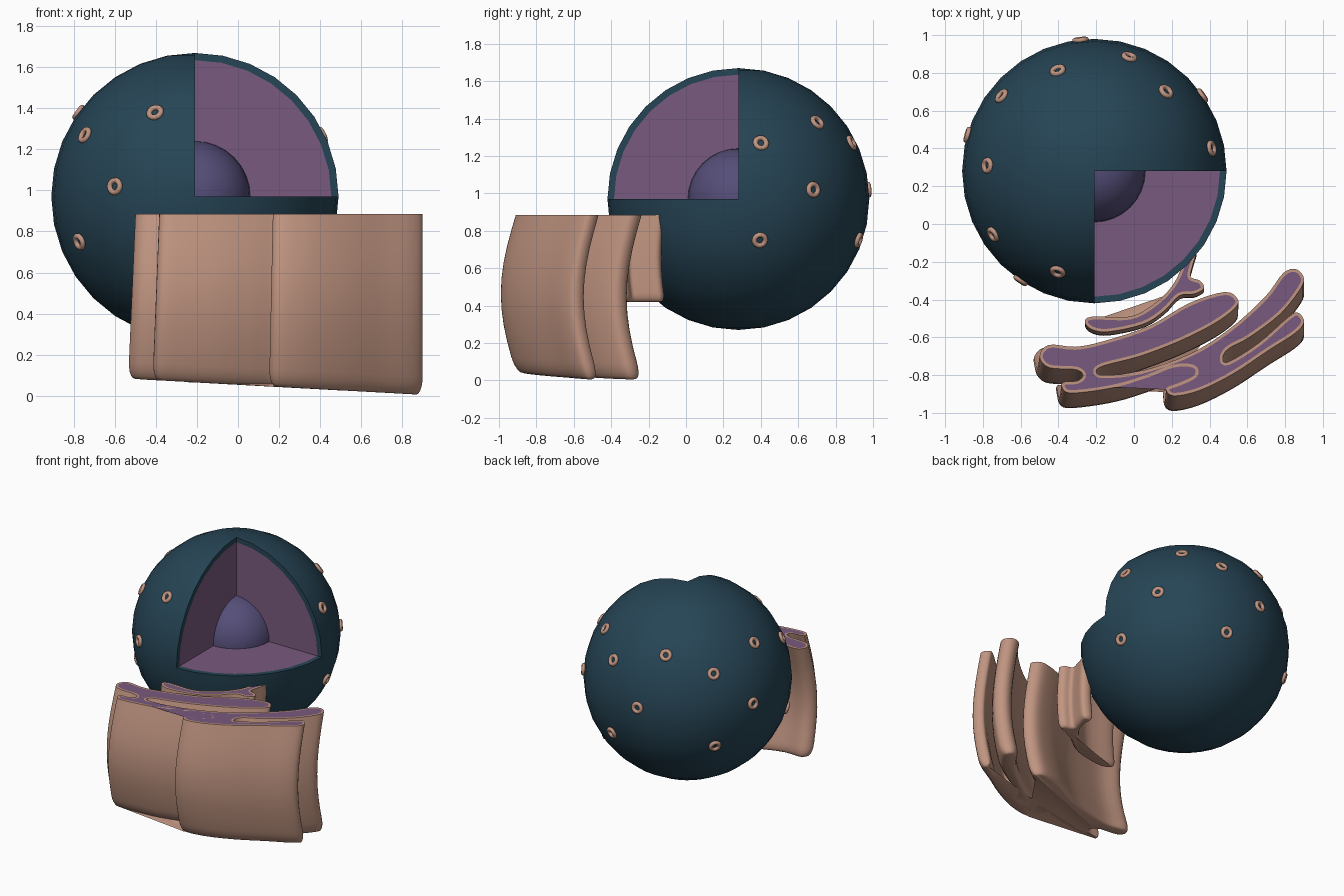
import bpy, bmesh, math
from mathutils import Vector

cube = bpy.data.objects.get("Cube")
if cube:
    bpy.data.objects.remove(cube)

CENTER = Vector((-.21, .28, .97))
RADIUS = .70
CUT_TOP = .885


def material(name, rgb):
    mat = bpy.data.materials.new(name)
    mat.use_nodes = True
    color = (*rgb, 1)
    mat.diffuse_color = color
    mat.node_tree.nodes["Principled BSDF"].inputs["Base Color"].default_value = color
    return mat


teal = material("dark teal", (.019, .058, .09))
purple = material("muted purple", (.19, .10, .21))
violet = material("blue violet", (.09, .076, .19))
tan = material("dusty tan", (.53, .30, .22))


def finish(bm, name, mats, angle=35, location=(0, 0, 0)):
    bmesh.ops.recalc_face_normals(bm, faces=bm.faces)
    mesh = bpy.data.meshes.new(name)
    bm.to_mesh(mesh)
    bm.free()
    for mat in mats:
        mesh.materials.append(mat)
    obj = bpy.data.objects.new(name, mesh)
    obj.location = location
    bpy.context.collection.objects.link(obj)
    bpy.ops.object.select_all(action='DESELECT')
    obj.select_set(True)
    bpy.context.view_layer.objects.active = obj
    bpy.ops.object.shade_smooth_by_angle(angle=math.radians(angle))
    return obj


# Large sphere with one octant removed and its three cut walls filled
def build_cut_sphere():
    bm = bmesh.new()
    bmesh.ops.create_uvsphere(bm, u_segments=32, v_segments=16, radius=RADIUS)
    octant = []
    for face in bm.faces:
        c = face.calc_center_median()
        if c.x > 0 and c.y < 0 and c.z > 0:
            octant.append(face)
    bmesh.ops.delete(bm, geom=octant, context='FACES')
    x, y, z = Vector((1, 0, 0)), Vector((0, -1, 0)), Vector((0, 0, 1))
    steps = 8
    for a, b in ((x, y), (y, z), (z, x)):
        dirs = []
        for i in range(steps + 1):
            angle = math.pi / 2 * i / steps
            dirs.append(a * math.cos(angle) + b * math.sin(angle))
        outer = [bm.verts.new(d * RADIUS) for d in dirs]
        inner = [bm.verts.new(d * RADIUS * .95) for d in dirs]
        wall = bm.faces.new([bm.verts.new((0, 0, 0))] + inner)
        wall.material_index = 1
        for i in range(steps):
            bm.faces.new((inner[i], outer[i], outer[i + 1], inner[i + 1]))
    bmesh.ops.remove_doubles(bm, verts=bm.verts, dist=.0005)
    finish(bm, "outer_sphere", [teal, purple], location=CENTER)


build_cut_sphere()

# Inner core
bm = bmesh.new()
bmesh.ops.create_uvsphere(bm, u_segments=32, v_segments=16, radius=.27)
finish(bm, "inner_core", [violet], location=CENTER)

# Surface pores: height above the centre and compass angles of each ring
PORE_RINGS = [
    (.41, (48, 110, 177, 250)),
    (.30, (11, 73, 141, 212)),
    (.05, (35, 96, 164, 236)),
    (-.22, (10, 75, 141, 212)),
]
for height, angles in PORE_RINGS:
    for degrees in angles:
        flat = math.sqrt(RADIUS ** 2 - height ** 2)
        a = math.radians(degrees)
        out = Vector((flat * math.cos(a), flat * math.sin(a), height))
        bpy.ops.mesh.primitive_torus_add(major_segments=14, minor_segments=8,
                                         major_radius=.03, minor_radius=.014,
                                         location=CENTER + out)
        pore = bpy.context.object
        pore.name = "surface_pore"
        pore.rotation_euler = out.to_track_quat('Z', 'Y').to_euler()
        pore.data.materials.append(tan)
        bpy.ops.object.shade_smooth_by_angle(angle=math.radians(60))


# Closed smooth outline through the given points
def smooth_loop(points, steps=4):
    pts = [Vector(p) for p in points]
    n = len(pts)
    result = []
    for i in range(n):
        p, q, r, s = (pts[(i + k) % n] for k in (-1, 0, 1, 2))
        for k in range(steps):
            t = k / steps
            result.append(.5 * (2 * q + (r - p) * t + (2 * p - 5 * q + 4 * r - s) * t ** 2
                                + (3 * q - p - 3 * r + s) * t ** 3))
    return result


def inset(loop, dist):
    n = len(loop)
    area = sum(loop[i - 1].cross(loop[i]) for i in range(n))
    side = 1 if area > 0 else -1
    result = []
    for i in range(n):
        d = (loop[(i + 1) % n] - loop[i - 1]).normalized()
        result.append(loop[i] + Vector((-d.y, d.x)) * side * dist)
    return result


# Folded sheet: outline lofted downwards with a forward bow and rounded lower edge
def build_folds(name, points, bottom, bow, lean, rounding):
    loop = smooth_loop(points)
    n = len(loop)
    bm = bmesh.new()

    def ring(t, dist):
        verts = []
        for p, base in zip(inset(loop, dist), loop):
            z = CUT_TOP + (bottom(base.x) - CUT_TOP) * t
            x = p.x - lean * t * (.9 - base.x)
            verts.append(bm.verts.new((x, p.y - bow * math.sin(math.pi * t), z)))
        return verts

    rings = [ring(0, .016)]
    rings += [ring(t / 10, 0) for t in range(10)]
    for k in range(1, 6):
        a = math.pi / 2 * k / 5
        rings.append(ring(.9 + .1 * math.sin(a), rounding * (1 - math.cos(a))))
    for upper, lower in zip(rings, rings[1:]):
        for i in range(n):
            j = (i + 1) % n
            bm.faces.new((upper[i], lower[i], lower[j], upper[j]))
    bm.faces.new(rings[0]).material_index = 1
    bm.faces.new(rings[-1])
    finish(bm, name, [tan, purple], angle=50)


MAIN_FOLDS = [
    # rear fold
    (-.50, -.70), (-.45, -.64), (-.31, -.65), (-.16, -.62), (.08, -.54), (.29, -.42),
    (.48, -.36), (.55, -.40), (.53, -.45), (.42, -.53), (.24, -.62), (.03, -.70),
    # rear slit and middle fold
    (-.16, -.75), (-.20, -.78), (-.16, -.80), (.03, -.78), (.29, -.69), (.50, -.56),
    (.69, -.39), (.79, -.26), (.86, -.24), (.90, -.29), (.87, -.36), (.77, -.48),
    # front slit and front fold
    (.61, -.60), (.50, -.66), (.47, -.71), (.50, -.73), (.66, -.63), (.82, -.49),
    (.87, -.47), (.90, -.52), (.85, -.58), (.71, -.67), (.53, -.79), (.35, -.88),
    (.21, -.91), (.17, -.87), (.24, -.84), (.32, -.80), (.31, -.76), (.21, -.76),
    # left end
    (.08, -.81), (-.08, -.86), (-.26, -.89), (-.36, -.89), (-.38, -.84), (-.30, -.83),
    (-.27, -.80), (-.31, -.77), (-.45, -.76),
]
build_folds("main_folds", MAIN_FOLDS, lambda x: .055 - .055 * x, .08, .025, .032)

INNER_FOLD = [
    (-.26, -.52), (-.22, -.49), (-.02, -.49), (.11, -.42), (.20, -.33), (.25, -.23),
    (.26, -.12), (.33, -.13), (.31, -.22), (.30, -.28), (.35, -.30), (.37, -.34),
    (.32, -.37), (.24, -.38), (.16, -.46), (.05, -.53), (-.13, -.57), (-.22, -.56),
]
build_folds("inner_fold", INNER_FOLD, lambda x: .42, .02, 0, .025)
